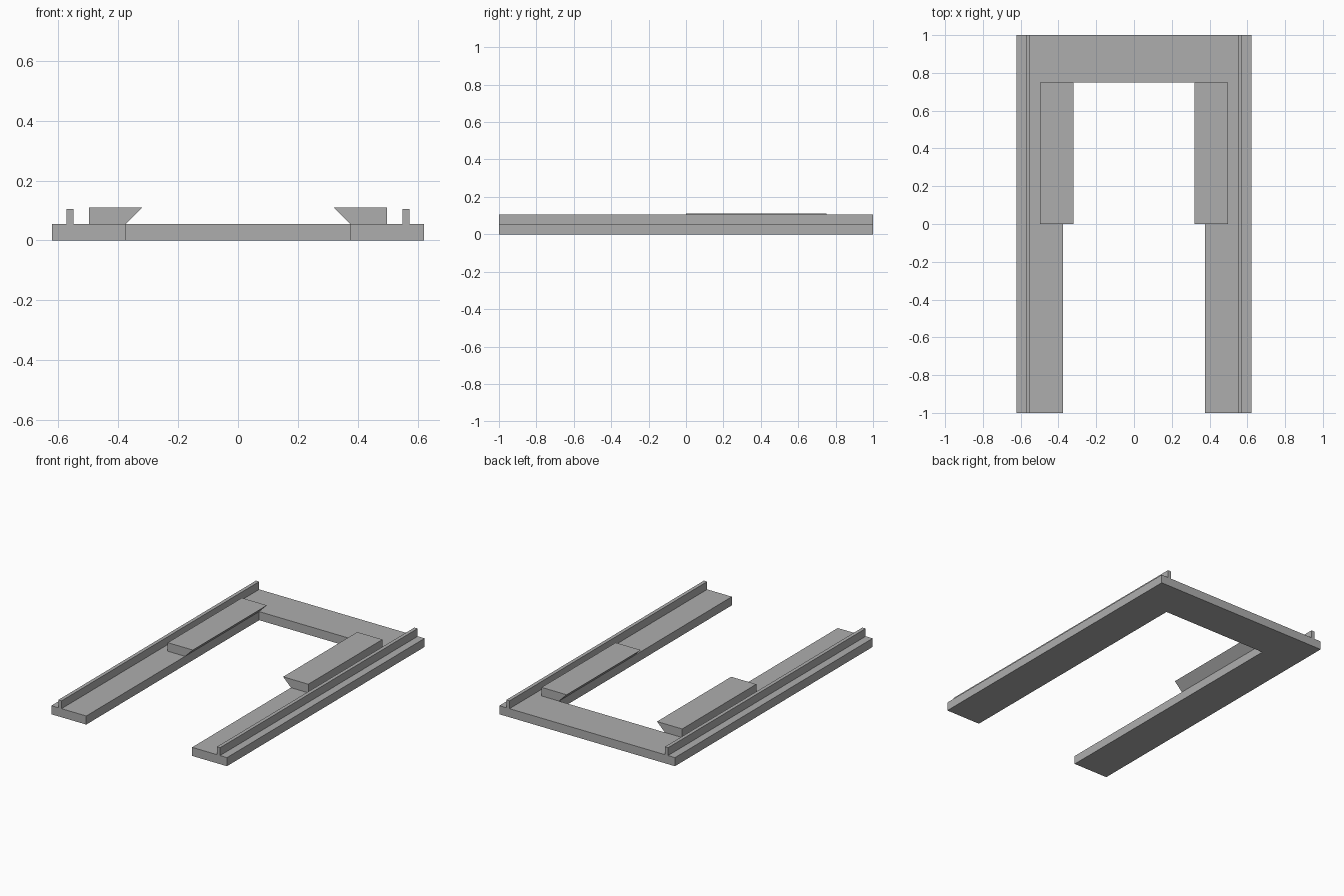
import bpy
import bmesh
from mathutils import Vector

cube = bpy.data.objects.get("Cube")
if cube:
    bpy.data.objects.remove(cube, do_unlink=True)

grey = bpy.data.materials.new("plain grey")
grey.use_nodes = True
colour = (0.42, 0.42, 0.42, 1)
grey.diffuse_color = colour
grey.node_tree.nodes["Principled BSDF"].inputs["Base Color"].default_value = colour

HALF_WIDTH, INNER = 0.622, 0.375
FRONT, BACK, BAR_FRONT = -1.0, 1.0, 0.75
BASE_TOP = 0.055


def prism(name, outline, direction):
    """Extrude a closed outline along a direction."""
    bm = bmesh.new()
    face = bm.faces.new([bm.verts.new(p) for p in outline])
    extruded = bmesh.ops.extrude_face_region(bm, geom=[face], use_keep_orig=True)
    moved = [v for v in extruded["geom"] if isinstance(v, bmesh.types.BMVert)]
    bmesh.ops.translate(bm, verts=moved, vec=Vector(direction))
    bmesh.ops.recalc_face_normals(bm, faces=bm.faces)
    mesh = bpy.data.meshes.new(name)
    bm.to_mesh(mesh)
    bm.free()
    mesh.materials.append(grey)
    obj = bpy.data.objects.new(name, mesh)
    bpy.context.collection.objects.link(obj)
    return obj


def side_strip(name, profile, y0, y1):
    """Run an x-z profile from y0 to y1."""
    return prism(name, [(x, y0, z) for x, z in profile], (0, y1 - y0, 0))


# U-shaped base plate, open at the front
half = [(HALF_WIDTH, BACK), (HALF_WIDTH, FRONT), (INNER, FRONT), (INNER, BAR_FRONT)]
outline = half + [(-x, y) for x, y in reversed(half)]
prism("base_frame", [(x, y, 0) for x, y in outline], (0, 0, BASE_TOP))

# Guide rails and overhanging blocks on both arms
rail = [(0.55, BASE_TOP), (0.573, BASE_TOP), (0.573, 0.105), (0.55, 0.105)]
block = [(INNER, BASE_TOP), (0.498, BASE_TOP), (0.498, 0.11), (0.32, 0.11)]
for side, sign in (("left", 1), ("right", -1)):
    side_strip(side + "_rail", [(sign * x, z) for x, z in rail], FRONT, BACK)
    side_strip(side + "_block", [(sign * x, z) for x, z in block], 0, BAR_FRONT)
